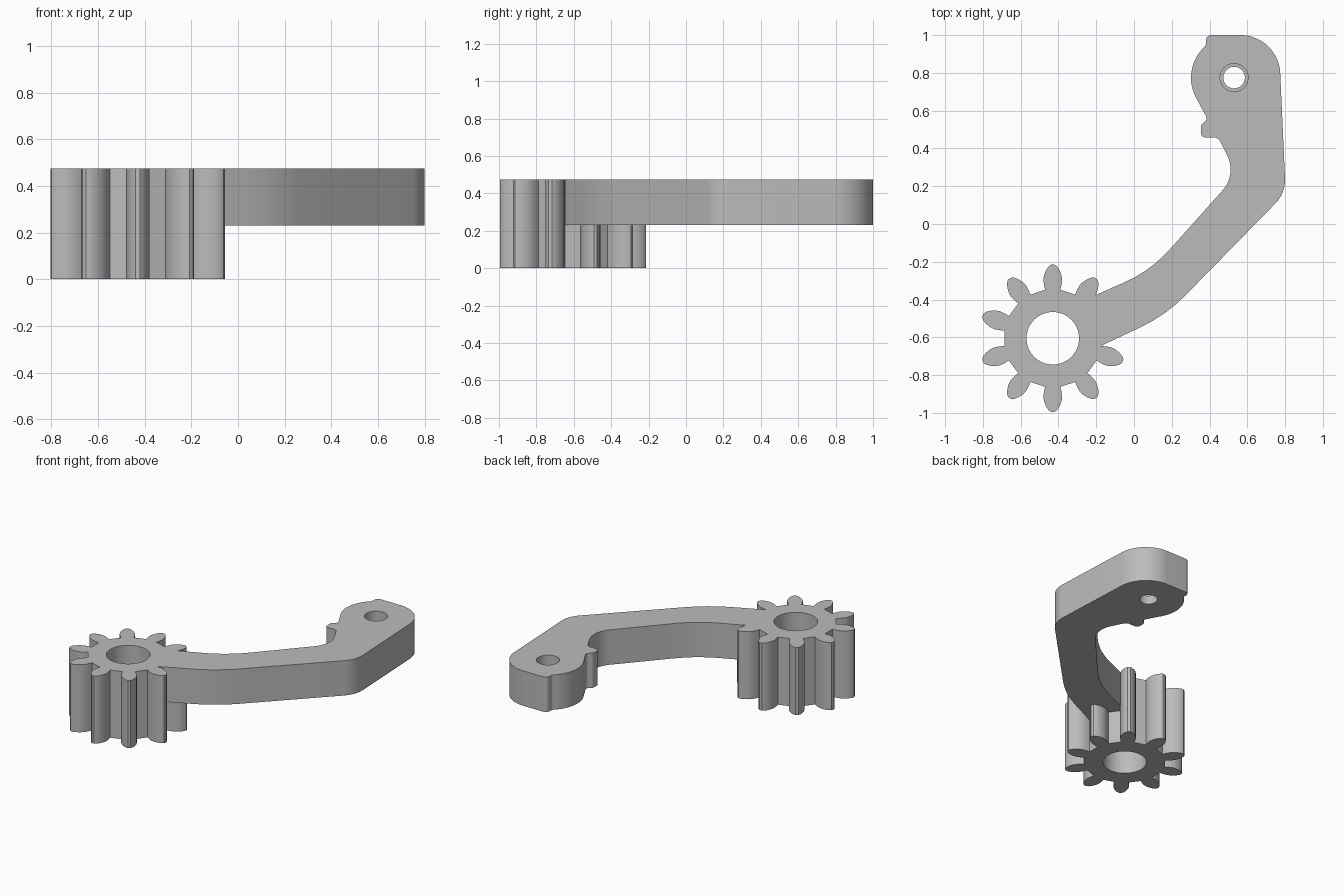
import bpy, bmesh, math
from mathutils import Vector

cube = bpy.data.objects.get("Cube")
if cube:
    bpy.data.objects.remove(cube, do_unlink=True)

GEAR = Vector((-0.43, -0.605))
PIVOT = Vector((0.53, 0.775))
TOP, ARM_BASE = 0.475, 0.23

grey = bpy.data.materials.new("plain_grey")
grey.use_nodes = True
grey.diffuse_color = (0.5, 0.5, 0.5, 1)
grey.node_tree.nodes["Principled BSDF"].inputs["Base Color"].default_value = (0.5, 0.5, 0.5, 1)


def prism(name, outline, z0, z1):
    """Extrude a flat outline from z0 up to z1."""
    bm = bmesh.new()
    face = bm.faces.new([bm.verts.new((p[0], p[1], z0)) for p in outline])
    ext = bmesh.ops.extrude_face_region(bm, geom=[face])
    verts = [v for v in ext["geom"] if isinstance(v, bmesh.types.BMVert)]
    bmesh.ops.translate(bm, verts=verts, vec=(0, 0, z1 - z0))
    bmesh.ops.recalc_face_normals(bm, faces=bm.faces)
    mesh = bpy.data.meshes.new(name)
    bm.to_mesh(mesh)
    bm.free()
    mesh.materials.append(grey)
    obj = bpy.data.objects.new(name, mesh)
    bpy.context.collection.objects.link(obj)
    return obj


def circle(centre, r, n=64):
    return [(centre.x + r * math.cos(math.tau * i / n),
             centre.y + r * math.sin(math.tau * i / n)) for i in range(n)]


def rounded(corners):
    """Turn (x, y, radius) corners into a filleted outline."""
    out = []
    for i, (x, y, r) in enumerate(corners):
        p = Vector((x, y))
        a = (Vector(corners[i - 1][:2]) - p).normalized()
        b = (Vector(corners[(i + 1) % len(corners)][:2]) - p).normalized()
        if r == 0:
            out.append(p)
            continue
        half = a.angle(b) / 2
        centre = p + (a + b).normalized() * r / math.sin(half)
        start = p + a * r / math.tan(half) - centre
        end = p + b * r / math.tan(half) - centre
        turn = math.atan2(start.x * end.y - start.y * end.x, start.dot(end))
        steps = max(4, int(abs(turn) / 0.08))
        for k in range(steps + 1):
            t = turn * k / steps
            c, s = math.cos(t), math.sin(t)
            out.append(centre + Vector((start.x * c - start.y * s, start.x * s + start.y * c)))
    return out


def boolean(target, other, operation):
    mod = target.modifiers.new(operation.title(), "BOOLEAN")
    mod.operation, mod.object, mod.solver = operation, other, "EXACT"
    bpy.context.view_layer.objects.active = target
    bpy.ops.object.modifier_apply(modifier=mod.name)
    bpy.data.objects.remove(other, do_unlink=True)


# Pinion: ten leaf-shaped teeth, each given as (radius, half width)
flank = [(0.257, 0.04), (0.28, 0.046), (0.31, 0.05), (0.335, 0.046),
         (0.36, 0.036), (0.38, 0.023), (0.39, 0.009)]
tooth = [(r, -w) for r, w in flank] + [(r, w) for r, w in reversed(flank)]
teeth = []
for i in range(10):
    a = math.pi / 2 + math.tau * i / 10
    c, s = math.cos(a), math.sin(a)
    teeth += [(GEAR.x + r * c - w * s, GEAR.y + r * s + w * c) for r, w in tooth]
lever = prism("pinion_lever", teeth, 0, TOP)

# Cranked arm with rounded head and small side catch
arm = prism("arm", rounded([
    (-0.26, -0.401, 0), (-0.2, -0.657, 0),
    (0.168, -0.484, 0.83), (0.803, 0.164, 0.18),
    (0.765, 1.0, 0.21), (0.38, 1.0, 0.03), (0.38, 0.945, 0.015),
    (0.249, 0.814, 0.225), (0.39, 0.555, 0.02),
    (0.355, 0.525, 0.02), (0.355, 0.456, 0.025), (0.445, 0.46, 0.04),
    (0.544, 0.262, 0.165), (0.088, -0.248, 0.7)]), ARM_BASE, TOP)
boolean(lever, arm, "UNION")

# Bore, and stepped pivot hole
for name, centre, r, z0 in (("bore", GEAR, 0.139, -0.1),
                            ("pivot_hole", PIVOT, 0.057, 0.1),
                            ("counterbore", PIVOT, 0.074, 0.29)):
    boolean(lever, prism(name, circle(centre, r), z0, TOP + 0.1), "DIFFERENCE")

bpy.ops.object.select_all(action="DESELECT")
lever.select_set(True)
bpy.context.view_layer.objects.active = lever
bpy.ops.object.shade_smooth_by_angle(angle=math.radians(30))
